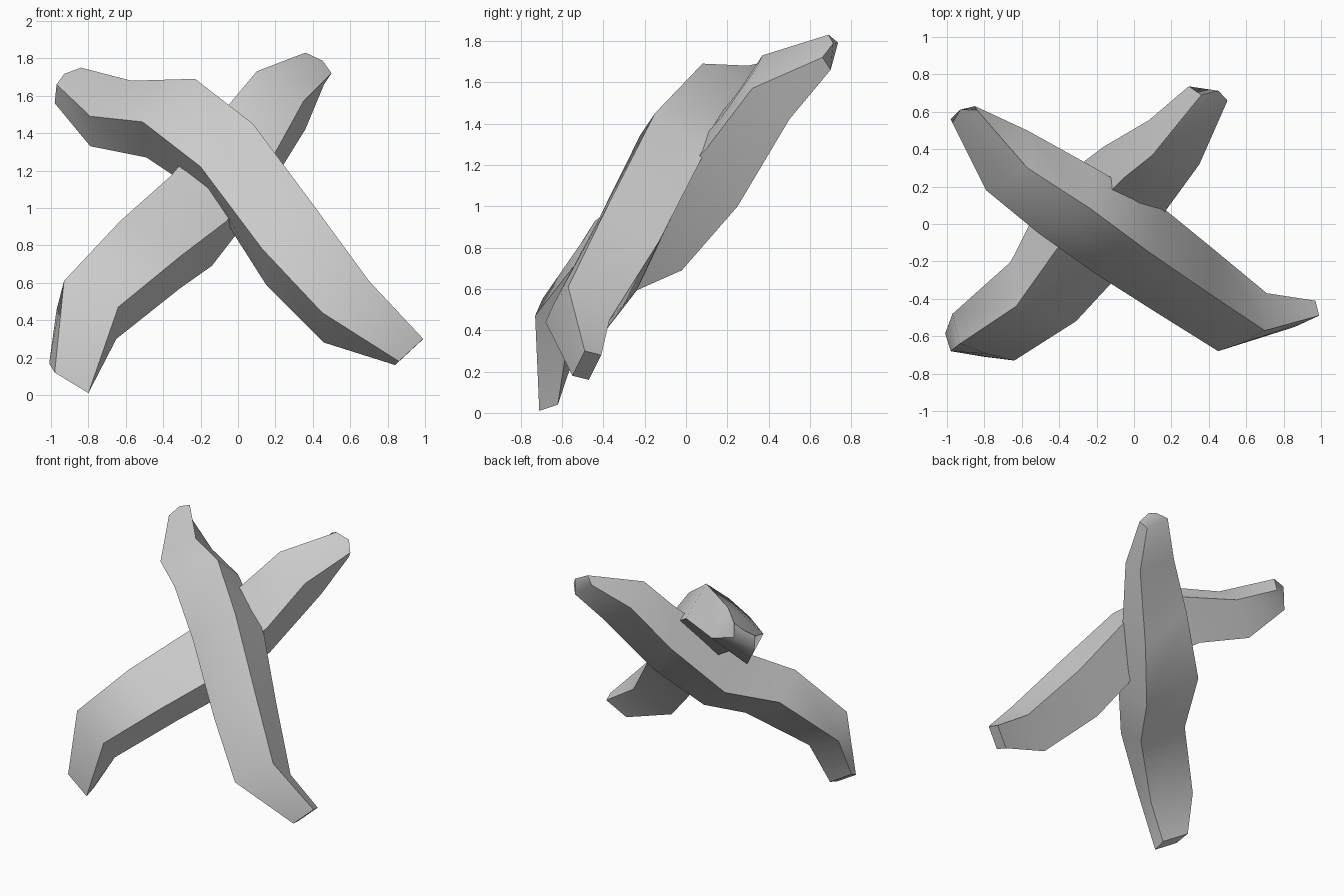
import bpy, bmesh
from mathutils import Vector

if "Cube" in bpy.data.objects:
    bpy.data.objects.remove(bpy.data.objects["Cube"])


def build_stick(name, sections, round_end, back_out):
    """Loft a bent four-sided stick. Each section: top, front and bottom corner;
    the back corner completes the parallelogram. The front face is slightly domed."""
    rings = []
    for k, s in enumerate(sections):
        t, f, b = Vector(s[0:3]), Vector(s[3:6]), Vector(s[6:9])
        dome = 0.015 if 0 < k < len(sections) - 1 else 0.0
        mid = (t + f) / 2 + (f - b).normalized() * dome
        back = t + b - f + (t - f).normalized() * back_out
        rings.append([t, mid, f, b, back])
    # bulge the middle of the upper end so it looks rounded
    inner = 1 if round_end == 0 else -2
    axis = (rings[round_end][1] - rings[inner][1]).normalized()
    rings[round_end][1] += axis * 0.045

    bm = bmesh.new()
    vr = [[bm.verts.new(p) for p in r] for r in rings]
    n = len(vr[0])
    for a, b in zip(vr, vr[1:]):
        for i in range(n):
            j = (i + 1) % n
            bm.faces.new((a[i], a[j], b[j], b[i]))
    bm.faces.new(vr[0])
    bm.faces.new(vr[-1])
    bmesh.ops.recalc_face_normals(bm, faces=bm.faces)
    mesh = bpy.data.meshes.new(name)
    bm.to_mesh(mesh)
    bm.free()
    obj = bpy.data.objects.new(name, mesh)
    bpy.context.collection.objects.link(obj)
    bpy.ops.object.select_all(action='DESELECT')
    obj.select_set(True)
    bpy.context.view_layer.objects.active = obj
    bpy.ops.object.shade_smooth_by_angle(angle=0.9)
    return obj


# front stick: upper left to lower right
build_stick("front_stick", [
    (-.84, .61, 1.75, -.97, .54, 1.66, -.98, .56, 1.56),
    (-.57, .30, 1.68, -.79, .18, 1.49, -.79, .38, 1.33),
    (-.23, .08, 1.69, -.51, -.05, 1.46, -.49, .17, 1.27),
    (.08, -.15, 1.45, -.20, -.27, 1.22, -.13, -.03, 1.03),
    (.40, -.37, 1.02, .13, -.48, .78, .15, -.24, .59),
    (.70, -.57, .61, .45, -.68, .44, .46, -.48, .28),
    (.99, -.49, .30, .86, -.55, .18, .84, -.47, .16),
], 0, 0.0)

# rear stick: lower left to upper right
build_stick("rear_stick", [
    (-.98, -.68, .12, -.80, -.71, .01, -.80, -.62, .04),
    (-.93, -.64, .61, -.64, -.73, .47, -.65, -.58, .30),
    (-.63, -.44, .93, -.31, -.52, .74, -.31, -.29, .57),
    (-.36, -.06, 1.17, -.06, -.25, .93, -.14, -.02, .69),
    (-.05, .25, 1.55, .19, .10, 1.28, .10, .25, 1.00),
    (.10, .37, 1.73, .35, .32, 1.57, .36, .50, 1.42),
    (.36, .69, 1.83, .50, .66, 1.72, .46, .70, 1.66),
], -1, 0.035)
